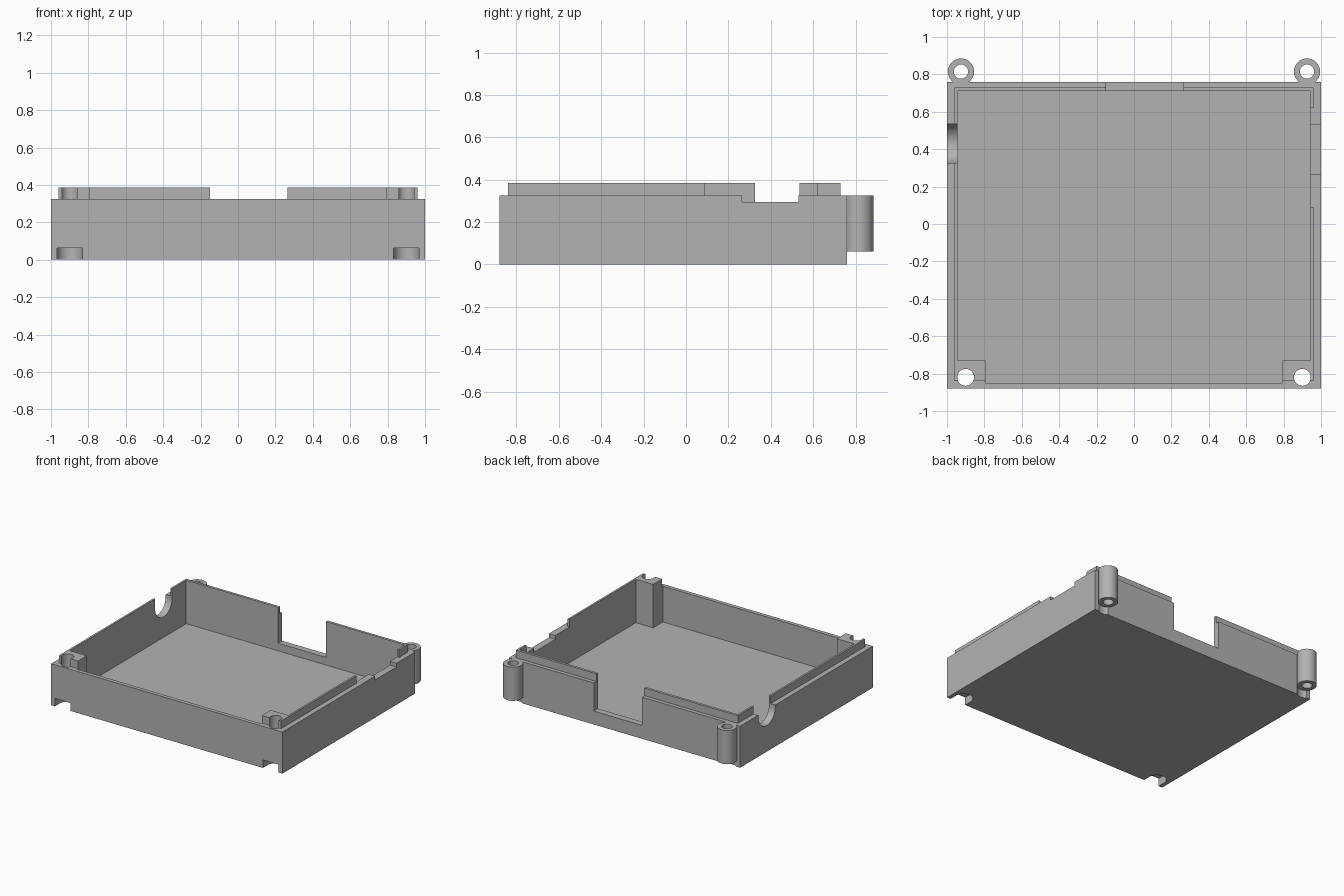
import bpy
import bmesh
from mathutils import Matrix, Vector

cube = bpy.data.objects.get("Cube")
if cube:
    bpy.data.objects.remove(cube, do_unlink=True)

grey = bpy.data.materials.new("plain grey")
grey.use_nodes = True
COLOUR = (0.45, 0.45, 0.45, 1)
grey.diffuse_color = COLOUR
grey.node_tree.nodes["Principled BSDF"].inputs["Base Color"].default_value = COLOUR

RIM, LIP, FLOOR, STEP = 0.325, 0.385, 0.045, 0.062


def finish(name, bm):
    mesh = bpy.data.meshes.new(name)
    bm.to_mesh(mesh)
    bm.free()
    mesh.materials.append(grey)
    obj = bpy.data.objects.new(name, mesh)
    bpy.context.collection.objects.link(obj)
    return obj


def block(name, x, y, z):
    """Box between pairs of limits on each axis."""
    bm = bmesh.new()
    bmesh.ops.create_cube(bm, size=1)
    for v in bm.verts:
        v.co = Vector([sum(r) / 2 + c * abs(r[1] - r[0]) for r, c in zip((x, y, z), v.co)])
    return finish(name, bm)


def rod(name, centre, radius, length, axis="Z"):
    bm = bmesh.new()
    turn = Matrix.Rotation(1.5707963, 4, "Y") if axis == "X" else Matrix()
    bmesh.ops.create_cone(bm, cap_ends=True, segments=48, radius1=radius, radius2=radius,
                          depth=length, matrix=Matrix.Translation(centre) @ turn)
    return finish(name, bm)


def cut(obj, *cutters):
    """Subtract each cutter, then discard it."""
    for cutter in cutters:
        mod = obj.modifiers.new("cut", "BOOLEAN")
        mod.operation, mod.solver, mod.object = "DIFFERENCE", "EXACT", cutter
        bpy.context.view_layer.objects.active = obj
        bpy.ops.object.modifier_apply(modifier=mod.name)
        bpy.data.objects.remove(cutter, do_unlink=True)


def smooth(obj):
    bpy.ops.object.select_all(action="DESELECT")
    obj.select_set(True)
    bpy.context.view_layer.objects.active = obj
    bpy.ops.object.shade_smooth_by_angle(angle=0.6)


# Open tray; the narrower front pocket leaves solid corner posts
tray = block("tray", (-1, 1), (-0.88, 0.76), (0, RIM))
cut(tray,
    block("cavity", (-0.945, 0.945), (-0.73, 0.71), (FLOOR, 1)),
    block("front_pocket", (-0.795, 0.795), (-0.85, -0.7), (FLOOR, 1)),
    block("back_opening", (-0.15, 0.265), (0.65, 0.9), (0.105, 1)),
    block("right_notch", (0.9, 1.1), (0.265, 0.53), (0.295, 1)),
    rod("cable_hole", (-1, 0.43, 0.31), 0.105, 0.2, "X"),
    block("cable_slot", (-1.1, -0.9), (0.325, 0.535), (0.31, 1)))

# Corner posts with screw holes, front recesses and rear screw ears
for side, s in (("left", 1), ("right", -1)):
    hole = (s * 0.9, -0.82, 0.2)
    ear_at = (s * 0.925, 0.815)
    cut(tray,
        rod("screw_hole", hole, 0.045, 1),
        rod("recess", (s * 0.9, -0.82, STEP - 0.1), 0.068, 0.2),
        block("recess_slot", sorted((s * 0.832, s * 0.968)), (-1, -0.82), (-0.1, STEP)),
        rod("ear_clearance", (*ear_at, STEP - 0.1), 0.071, 0.2),
        rod("ear_bore", (*ear_at, 0.2), 0.038, 1))
    post = block(side + "_post_top", sorted((s * 0.795, s * 0.96)), (-0.84, -0.73), (RIM, LIP))
    cut(post, rod("screw_hole", hole, 0.045, 1))
    smooth(post)
    ear = rod(side + "_screw_ear", (*ear_at, (RIM + STEP) / 2), 0.07, RIM - STEP)
    cut(ear, rod("ear_bore", (*ear_at, 0.2), 0.038, 1))
    smooth(ear)
smooth(tray)

# Thin raised locating lip, broken at the openings
lips = {
    "cable_side_front_lip": ((-0.96, -0.945), (-0.73, 0.325)),
    "cable_side_back_lip": ((-0.96, -0.945), (0.535, 0.73)),
    "notch_side_front_lip": ((0.945, 0.96), (-0.73, 0.09)),
    "notch_side_back_lip": ((0.945, 0.96), (0.62, 0.73)),
    "back_long_lip": ((-0.96, -0.15), (0.71, 0.73)),
    "back_short_lip": ((0.265, 0.96), (0.71, 0.73)),
}
for name, (x, y) in lips.items():
    block(name, x, y, (RIM, LIP))
